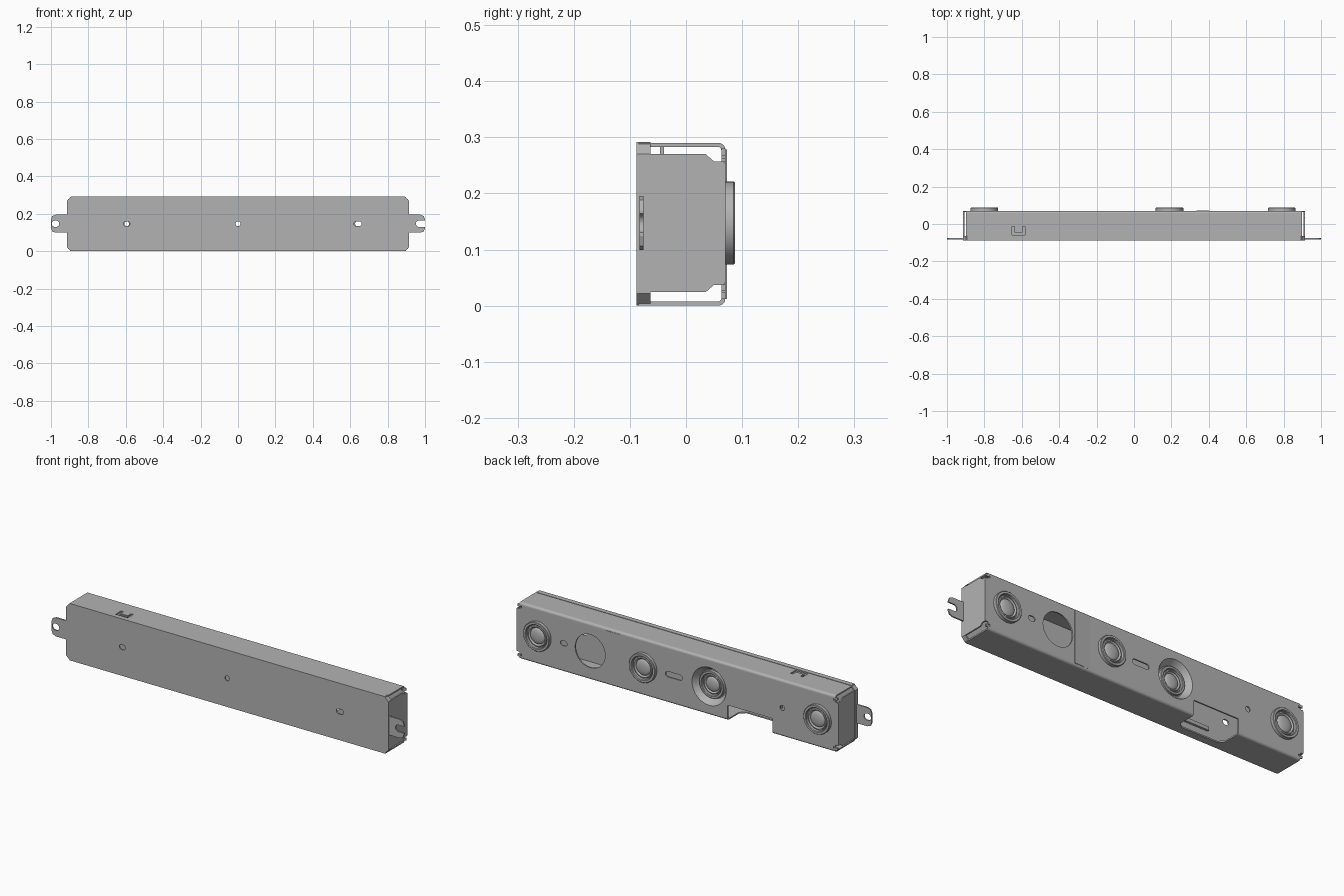
import bpy, bmesh, math
from mathutils import Matrix, Vector

if "Cube" in bpy.data.objects:
    bpy.data.objects.remove(bpy.data.objects["Cube"])

grey = bpy.data.materials.new("sheet grey")
grey.use_nodes = True
grey.diffuse_color = (0.45, 0.45, 0.45, 1)
grey.node_tree.nodes["Principled BSDF"].inputs["Base Color"].default_value = grey.diffuse_color

MID = 0.147    # height of the centre line
FRONT, BACK = -0.088, 0.07
T = 0.007      # sheet thickness


def finish(name, bm):
    bmesh.ops.recalc_face_normals(bm, faces=bm.faces)
    mesh = bpy.data.meshes.new(name)
    bm.to_mesh(mesh)
    bm.free()
    mesh.materials.append(grey)
    obj = bpy.data.objects.new(name, mesh)
    bpy.context.scene.collection.objects.link(obj)
    return obj


def prism(name, points, axis, lo, hi):
    """Extrude a 2D outline along one axis; the outline uses the other two axes in order."""
    bm = bmesh.new()

    def place(p):
        c = list(p)
        c.insert(axis, lo)
        return bm.verts.new(c)
    face = bm.faces.new([place(p) for p in points])
    new = bmesh.ops.extrude_face_region(bm, geom=[face])["geom"]
    step = Vector((0, 0, 0))
    step[axis] = hi - lo
    bmesh.ops.translate(bm, vec=step, verts=[g for g in new if isinstance(g, bmesh.types.BMVert)])
    return finish(name, bm)


def box(name, x, y, z):
    return prism(name, octagon(*x, *y, 0), 2, *z)


def octagon(a0, a1, b0, b1, c):
    """Rectangle with clipped corners."""
    if c == 0:
        return [(a0, b0), (a1, b0), (a1, b1), (a0, b1)]
    return [(a0 + c, b0), (a1 - c, b0), (a1, b0 + c), (a1, b1 - c),
            (a1 - c, b1), (a0 + c, b1), (a0, b1 - c), (a0, b0 + c)]


def slot(x, half, r, z=MID, n=16):
    """Round hole outline, stretched sideways by half."""
    pts = []
    for side, start in ((1, -0.5), (-1, 0.5)):
        for i in range(n + 1):
            a = math.pi * (start + i / n)
            pts.append((x + side * half + r * math.cos(a), z + r * math.sin(a)))
    if half == 0:
        pts = pts[:n] + pts[n + 1:-1]
    return pts


def cut(obj, cutters):
    """Subtract the cutters, keep the result as plain mesh, then drop the cutters."""
    for c in cutters:
        m = obj.modifiers.new("cut", "BOOLEAN")
        m.operation, m.solver, m.object = "DIFFERENCE", "EXACT", c
    bpy.context.view_layer.update()
    mesh = bpy.data.meshes.new_from_object(obj.evaluated_get(bpy.context.evaluated_depsgraph_get()))
    obj.modifiers.clear()
    obj.data = mesh
    for c in cutters:
        bpy.data.objects.remove(c)


def hole(outline, lo=-0.2, hi=0.2):
    return prism("hole_cutter", outline, 1, lo, hi)


def lathe(name, profile, x, y, steps=40):
    """Spin (radius, depth) points about the y direction."""
    bm = bmesh.new()
    vs = [bm.verts.new((r, d, 0)) for r, d in profile]
    es = [bm.edges.new(p) for p in zip(vs, vs[1:])]
    bmesh.ops.spin(bm, geom=vs + es, cent=(0, 0, 0), axis=(0, 1, 0),
                   angle=2 * math.pi, steps=steps)
    bmesh.ops.remove_doubles(bm, verts=bm.verts, dist=0.0001)
    bmesh.ops.transform(bm, matrix=Matrix.Translation((x, y, MID)), verts=bm.verts)
    obj = finish(name, bm)
    for o in bpy.context.selected_objects:
        o.select_set(False)
    obj.select_set(True)
    bpy.context.view_layer.objects.active = obj
    bpy.ops.object.shade_smooth_by_angle(angle=math.radians(35))
    return obj


# Channel: top, back and bottom sheets with bent back edges
def channel_outline(inset):
    top, bottom, back = 0.29 - inset, inset, BACK - inset
    r = 0.012 - inset * 0.8
    pts = [(FRONT + T / 2, bottom)]
    for zc, start in ((bottom + r, -0.5), (top - r, 0)):
        for i in range(6):
            a = math.pi * (start + i / 10)
            pts.append((back - r + r * math.cos(a), zc + r * math.sin(a)))
    return pts + [(FRONT + T / 2, top)]


channel = prism("channel_shell", channel_outline(0) + channel_outline(T)[::-1], 0, -0.897, 0.897)

SPEAKERS = {"right_speaker": -0.8, "middle_speaker": 0.19, "left_speaker": 0.79}
HORN_X = -0.18
cutters = [hole(slot(x, 0, 0.06), 0) for x in SPEAKERS.values()]
cutters += [hole(slot(HORN_X, 0, 0.099, n=20), 0), hole(slot(0.495, 0, 0.085, n=20), 0),
            hole(slot(-0.595, 0, 0.013), 0), hole(slot(0.645, 0.006, 0.013), 0),
            hole(slot(0.02, 0.034, 0.014), 0)]
# connector notch through the back and bottom, and the U-shaped slit in the top
cutters.append(prism("notch_cutter", [(-0.54, 0.2), (-0.54, -0.02), (-0.515, -0.045),
                                      (-0.31, -0.045), (-0.285, -0.02), (-0.285, 0.2)], 2, -0.1, 0.078))
cutters.append(prism("slit_cutter", [(-0.653, -0.06), (-0.583, -0.06), (-0.583, -0.014),
                                     (-0.597, -0.014), (-0.597, -0.04), (-0.639, -0.04),
                                     (-0.639, -0.014), (-0.653, -0.014)], 2, 0.25, 0.4))
# corner reliefs at the ends of the bent edges
for sx in (-1, 1):
    for z in (0.022, 0.268):
        cutters.append(box("relief_cutter", sorted((sx * 0.885, sx * 1)), (0.045, 0.2),
                           (z - 0.005, z + 0.005)))
cut(channel, cutters)

# Front cover with clipped corners and a short rim behind it
cover = prism("front_cover", octagon(-0.915, 0.915, 0.0, 0.292, 0.022), 1, FRONT, FRONT + T)
cut(cover, [hole(slot(-0.595, 0.004, 0.013)), hole(slot(0, 0, 0.013)), hole(slot(0.64, 0.008, 0.013))])
rim = prism("cover_rim", octagon(-0.915, 0.915, 0.0, 0.292, 0.022), 1, FRONT + T, -0.063)
cut(rim, [hole(octagon(-0.909, 0.909, 0.006, 0.286, 0.02))])

# End plates, their bends onto the back, corner tabs and mounting ears
for side, sx in (("left", 1), ("right", -1)):
    def span(a, b):
        return sorted((sx * a, sx * b))
    prism(side + "_end_plate", [(FRONT, 0.024), (0.035, 0.024), (0.05, 0.037), (BACK - 0.003, 0.037),
                                (BACK, 0.041), (BACK, 0.253), (BACK - 0.003, 0.257), (0.05, 0.257),
                                (0.035, 0.27), (FRONT, 0.27)], 0, *span(0.906, 0.913))
    box(side + "_end_bend", span(0.89, 0.91), (BACK - T, BACK), (0.037, 0.257))
    for end, z in (("lower", 0.012), ("upper", 0.268)):
        box(f"{side}_{end}_tab", span(0.89, 0.908), (BACK - T, BACK), (z, z + 0.012))
    ear = prism(side + "_ear", [(sx * x, z) for x, z in
                [(0.908, 0.099), (0.975, 0.099), (0.993, 0.106), (1, 0.124), (1, 0.17),
                 (0.993, 0.188), (0.975, 0.195), (0.908, 0.195)]], 1, -0.083, -0.076)
    cut(ear, [hole(slot(0.99, 0.022, 0.017) if sx > 0 else slot(-0.976, 0.003, 0.017))])

# Speakers: raised ring, groove, rolled surround and dome
profile = [(0.05, -0.03), (0.06, -0.03), (0.06, 0), (0.074, 0), (0.074, 0.015), (0.072, 0.017),
           (0.062, 0.017), (0.059, 0.014), (0.058, 0.003), (0.054, 0.003), (0.052, 0.008),
           (0.048, 0.010), (0.044, 0.008), (0.041, 0.003)]
profile += [(0.041 * math.cos(a), 0.003 + 0.011 * math.sin(a))
            for a in [math.pi / 2 * i / 6 for i in range(1, 7)]]
for name, x in SPEAKERS.items():
    lathe(name, profile, x, BACK)

# Recessed speaker in a flared horn
lathe("horn_flare", [(0.1, BACK), (0.097, BACK), (0.074, 0.036), (0.055, 0.036),
                     (0.055, 0.03), (0.077, 0.03), (0.1, 0.063), (0.1, BACK)], HORN_X, 0)
lathe("horn_speaker", [(r * 0.93, d) for r, d in profile], HORN_X, 0.036)

# Tab bent down from the top, inner ledge, and the lapped sheet edge on the back
box("top_tab", (-0.639, -0.597), (-0.046, -0.039), (0.268, 0.286))
box("inner_ledge", (-0.49, -0.33), (FRONT + T, -0.07), (0.062, 0.08))
prism("lapped_edge", [(0.28, BACK - 0.001), (0.4, BACK - 0.001), (0.4, BACK + 0.003)], 2, 0.012, 0.278)
lap = bpy.data.objects["lapped_edge"]
cut(lap, [hole(slot(0.495, 0, 0.085, n=20))])
